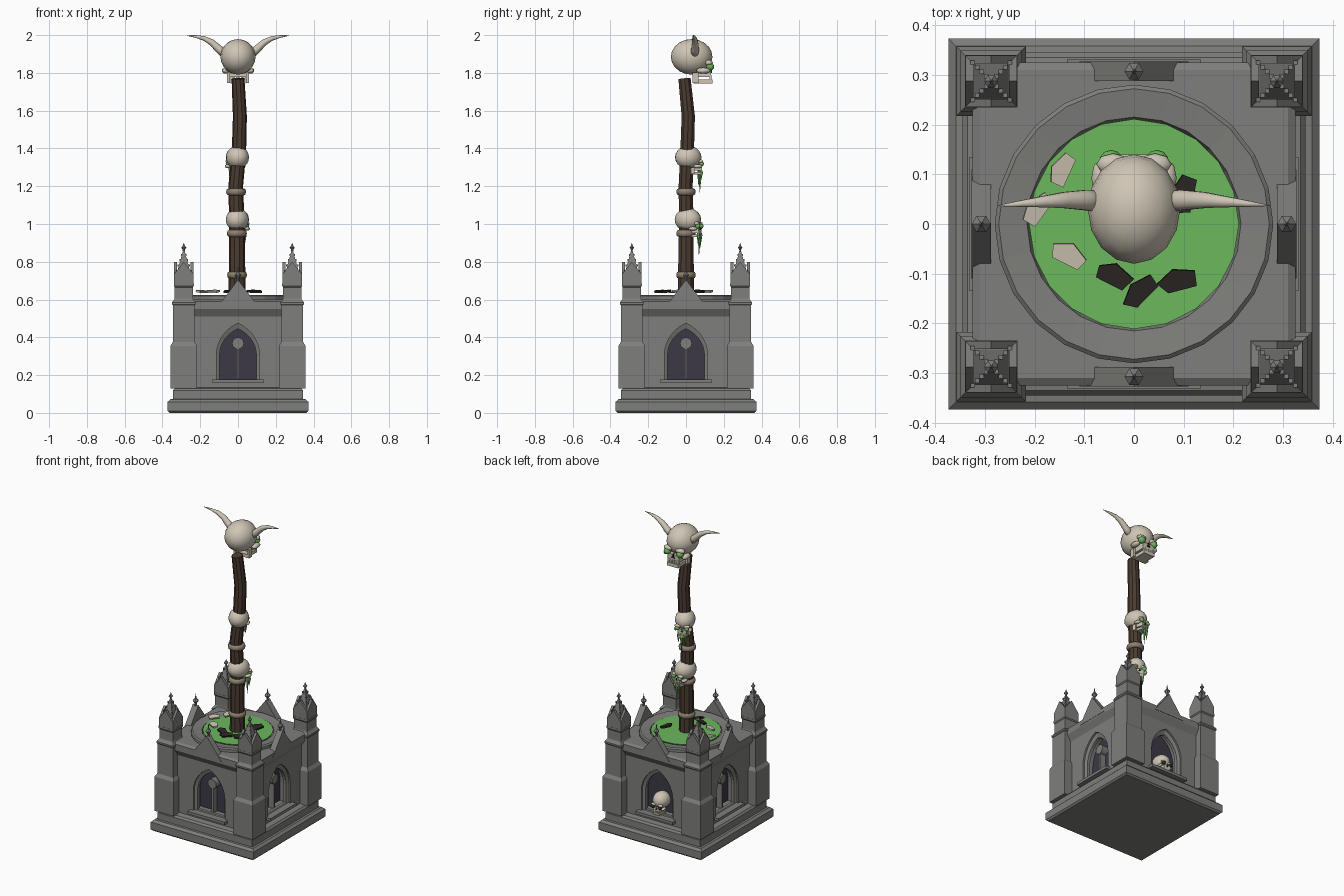
import bpy, bmesh, random
from math import sin, cos, pi, asin, sqrt
from mathutils import Matrix, Vector

if "Cube" in bpy.data.objects:
    bpy.data.objects.remove(bpy.data.objects["Cube"])

random.seed(4)

def mat(name, c):
    m = bpy.data.materials.new(name)
    m.diffuse_color = (*c, 1)
    m.use_nodes = True
    m.node_tree.nodes["Principled BSDF"].inputs["Base Color"].default_value = m.diffuse_color
    return m

BONE = mat("bone", (0.62, 0.56, 0.46))
WOOD = mat("wood", (0.07, 0.045, 0.03))
GREEN = mat("glow_green", (0.15, 0.48, 0.11))
DARK = mat("dark_glass", (0.045, 0.04, 0.06))
SOOT = mat("charred", (0.025, 0.02, 0.018))
STONE = mat("stone", (0.21, 0.21, 0.20))
BAND = mat("band", (0.27, 0.22, 0.16))

def finish(name, bm, m=STONE, smooth=False):
    bmesh.ops.recalc_face_normals(bm, faces=bm.faces)
    me = bpy.data.meshes.new(name)
    bm.to_mesh(me)
    bm.free()
    o = bpy.data.objects.new(name, me)
    bpy.context.collection.objects.link(o)
    me.materials.append(m)
    if smooth:
        for p in me.polygons:
            p.use_smooth = True
    return o

def skin(bm, rings, cap=True):
    vs = [[bm.verts.new(p) for p in r] for r in rings]
    n = len(vs[0])
    for a, b in zip(vs, vs[1:]):
        for i in range(n):
            bm.faces.new((a[i], a[(i+1) % n], b[(i+1) % n], b[i]))
    if cap:
        bm.faces.new(vs[0][::-1])
        bm.faces.new(vs[-1])

def lathe(bm, prof, n, x=0, y=0, rot=0.0):
    skin(bm, [[(x + r*cos(rot+2*pi*i/n), y + r*sin(rot+2*pi*i/n), z) for i in range(n)] for r, z in prof])

def square(bm, prof, x=0, y=0):
    lathe(bm, [(h*sqrt(2), z) for h, z in prof], 4, x, y, pi/4)

def box(bm, c, s, M=Matrix()):
    bmesh.ops.create_cube(bm, size=1, matrix=M @ Matrix.Translation(c) @ Matrix.Diagonal((*s, 1)))

def ball(bm, c, s, M=Matrix(), u=16, v=10):
    bmesh.ops.create_uvsphere(bm, u_segments=u, v_segments=v, radius=1,
                              matrix=M @ Matrix.Translation(c) @ Matrix.Diagonal((*s, 1)))

def prism(bm, pts, y0, y1, M=Matrix()):
    skin(bm, [[M @ Vector((x, y, z)) for x, z in pts] for y in (y0, y1)])

def arch(w, z0, spring, apex, n=7):
    h = apex - spring
    R = (w*w + h*h) / (2*w)
    a = asin(h/R)
    right = [(w-R+R*cos(a*i/n), spring+R*sin(a*i/n)) for i in range(n)]
    return [(-w, z0), (w, z0)] + right + [(0, apex)] + [(-x, z) for x, z in right[::-1]]

def tube(bm, path, n=10):
    # path of (point, radius), rings perpendicular to the path
    rings = []
    for i, (p, r) in enumerate(path):
        d = Vector(path[min(i+1, len(path)-1)][0]) - Vector(path[max(i-1, 0)][0])
        q = Vector((0, 0, 1)).rotation_difference(d.normalized())
        rings.append([Vector(p) + q @ Vector((r*cos(2*pi*k/n), r*sin(2*pi*k/n), 0)) for k in range(n)])
    skin(bm, rings)

SIDES = [Matrix.Rotation(k*pi/2, 4, 'Z') for k in range(4)]

# stepped plinth
bm = bmesh.new()
square(bm, [(.363, 0), (.373, .01), (.373, .058), (.358, .072), (.335, .075)])
square(bm, [(.345, .07), (.345, .118), (.335, .13), (.3, .135)])
finish("plinth", bm)

# chapel body with pointed niches cut in every side
bm = bmesh.new()
for M in SIDES:
    prism(bm, arch(.115, .175, .30, .475), -.4, -.22, M)
cutter = finish("niche_cutter", bm)
cutter.hide_render = True
cutter.hide_set(True)
bm = bmesh.new()
square(bm, [(.30, .12), (.30, .51), (.325, .55), (.325, .59), (.31, .60)])
body = finish("body", bm)
b = body.modifiers.new("niches", 'BOOLEAN')
b.object = cutter
b.solver = 'EXACT'

# window parts and gables on each side
frame, glass, sill, gable, mull = [bmesh.new() for _ in range(5)]
for k, M in enumerate(SIDES):
    o, i = arch(.117, .17, .30, .477), arch(.098, .18, .30, .445)
    rings = [[M @ Vector((x, y, z)) for x, z in p] for p, y in ((o, -.26), (o, -.29), (i, -.28), (i, -.26), (o, -.26))]
    skin(frame, rings, cap=False)
    prism(glass, arch(.114, .176, .30, .474), -.226, -.218, M)
    box(sill, (0, -.308, .167), (.27, .045, .018), M)
    prism(gable, [(-.11, .56), (.11, .56), (.0, .705)], -.327, -.287, M)
    finial = M @ Vector((0, -.307, 0))
    lathe(gable, [(.006, .69), (.008, .715), (.019, .73), (.006, .745), (.001, .775)], 6, finial.x, finial.y)
    if k != 2:
        box(mull, (0, -.245, .26), (.013, .04, .17), M)
        prism(mull, [(.031*cos(a*pi/7), .368+.031*sin(a*pi/7)) for a in range(14)], -.27, -.225, M)
bmesh.ops.remove_doubles(frame, verts=frame.verts, dist=1e-5)
finish("window_frames", frame)
finish("window_panels", glass, DARK)
finish("window_sills", sill)
finish("gables", gable)
finish("mullions", mull)

# corner buttresses with gabled, crocketed pinnacles
bm = bmesh.new()
for sx in (-1, 1):
    for sy in (-1, 1):
        x, y = sx*.287, sy*.287
        square(bm, [(.07, .13), (.07, .355), (.058, .375), (.058, .57), (.062, .575), (.062, .585), (.052, .598),
                    (.048, .605), (.048, .665), (.053, .672), (.053, .685)], x, y)
        square(bm, [(.042, .68), (.042, .735), (.035, .745), (.004, .86)], x, y)
        for M in SIDES:
            T = Matrix.Translation((x, y, 0)) @ M
            prism(bm, [(-.051, .68), (.051, .68), (.051, .735), (0, .80), (-.051, .735)], -.052, -.036, T)
            for j in range(4):
                h = .037 - .009*j
                box(bm, (h, h, .752+.028*j), (.009, .009, .011), T)
        lathe(bm, [(.005, .85), (.006, .865), (.014, .875), (.005, .886), (.001, .90)], 6, x, y)
finish("buttresses", bm)

# round basin and glowing pool
bm = bmesh.new()
lathe(bm, [(.28, .58), (.28, .618), (.272, .625), (.215, .618), (.205, .59)], 24)
finish("basin_rim", bm)
bm = bmesh.new()
lathe(bm, [(.2, .60), (.211, .621)], 20)
finish("pool", bm, GREEN)

# shards floating in the pool: (x, y, turn)
def shards(name, spots, m, r):
    bm = bmesh.new()
    for x, y, t in spots:
        tilt = Matrix.Translation((x, y, .643)) @ Matrix.Rotation(t, 4, 'Z') @ Matrix.Rotation(.18, 4, 'X')
        pts = [(r*random.uniform(.85, 1.1)*cos(a), .65*r*random.uniform(.8, 1.1)*sin(a)) for a in (.4, 1.7, 2.8, 3.9, 5.5)]
        skin(bm, [[tilt @ Vector((px, py, z)) for px, py in pts] for z in (-.005, .005)])
    finish(name, bm, m)
shards("bone_shards", [(-.145, .11, 1.1), (-.195, .03, .9), (-.13, -.065, -.5)], BONE, .04)
shards("charred_shards", [(.10, .06, 1.4), (-.04, -.105, -.4), (.015, -.135, .8), (.09, -.115, .3)], SOOT, .043)

# crooked staff
bm = bmesh.new()
tube(bm, [((-.005, 0, .58), .046), ((-.005, 0, .8), .043), ((-.006, .002, 1.0), .041), ((-.012, -.002, 1.2), .039),
          ((.005, .006, 1.38), .038), ((.01, .012, 1.57), .037), ((0, -.008, 1.77), .034)], 10)
finish("staff", bm, WOOD, True)
bpy.context.view_layer.objects.active = bpy.data.objects["staff"]
bpy.data.objects["staff"].select_set(True)
bpy.ops.object.shade_smooth_by_angle()
bm = bmesh.new()
for x, z in ((-.005, .73), (-.006, .95), (-.01, 1.17)):
    lathe(bm, [(.04, z-.018), (.049, z-.014), (.053, z), (.049, z+.014), (.04, z+.018)], 14, x, 0)
finish("staff_bands", bm, BAND, True)

# skulls facing +y, modelled about the cranium centre
def skull(name, pos, s, turn=0.0, eye=GREEN, drips=False):
    M = Matrix.Translation(pos) @ Matrix.Rotation(turn, 4, 'Z') @ Matrix.Scale(s, 4)
    bm = bmesh.new()
    ball(bm, (0, 0, 0), (.093, .11, .094), M)
    for sx in (-1, 1):
        ball(bm, (sx*.066, .062, -.073), (.02, .038, .016), M, 8, 6)
        ball(bm, (sx*.042, .09, -.032), (.034, .022, .016), M, 8, 6)
    finish(name + "_cranium", bm, BONE, True)
    bm = bmesh.new()
    box(bm, (0, .065, -.085), (.085, .075, .045), M)
    box(bm, (0, .06, -.13), (.08, .1, .022), M)
    for sx in (-1, 1):
        box(bm, (sx*.05, .02, -.11), (.014, .03, .055), M)
    for i in range(6):
        box(bm, (-.034+.0136*i, .1, -.108), (.01, .012, .022), M)
    finish(name + "_jaw", bm, BONE)
    bm = bmesh.new()
    for sx in (-1, 1):
        ball(bm, (sx*.046, .098, -.052), (.023, .021, .021), M, 10, 8)
    finish(name + "_eyes", bm, eye, True)
    bm = bmesh.new()
    prism(bm, [(-.012, -.085), (.012, -.085), (0, -.058)], .09, .108, M)
    finish(name + "_nose", bm, SOOT)
    if drips:
        bm = bmesh.new()
        for x, l in ((-.03, .1), (.006, .16), (.034, .07)):
            z = -.095
            tube(bm, [(M @ Vector((x, .098, z)), .004), (M @ Vector((x, .1, z-.03)), .009),
                      (M @ Vector((x, .096, z-.03-l)), .001)], 6)
        finish(name + "_drips", bm, GREEN)

skull("great_skull", (0, .03, 1.885), 1)
skull("upper_skull", (-.003, .012, 1.353), .65, .3, drips=True)
skull("lower_skull", (-.003, .01, 1.023), .65, -.3, drips=True)
skull("niche_skull", (0, .25, .26), .56, eye=SOOT)

# horns of the great skull
bm = bmesh.new()
for s in (-1, 1):
    tube(bm, [((s*.065, .045, 1.895), .023), ((s*.10, .048, 1.925), .021), ((s*.14, .048, 1.962), .017),
              ((s*.18, .045, 1.983), .012), ((s*.225, .041, 1.993), .007), ((s*.272, .037, 1.998), .001)], 10)
finish("horns", bm, BONE, True)
